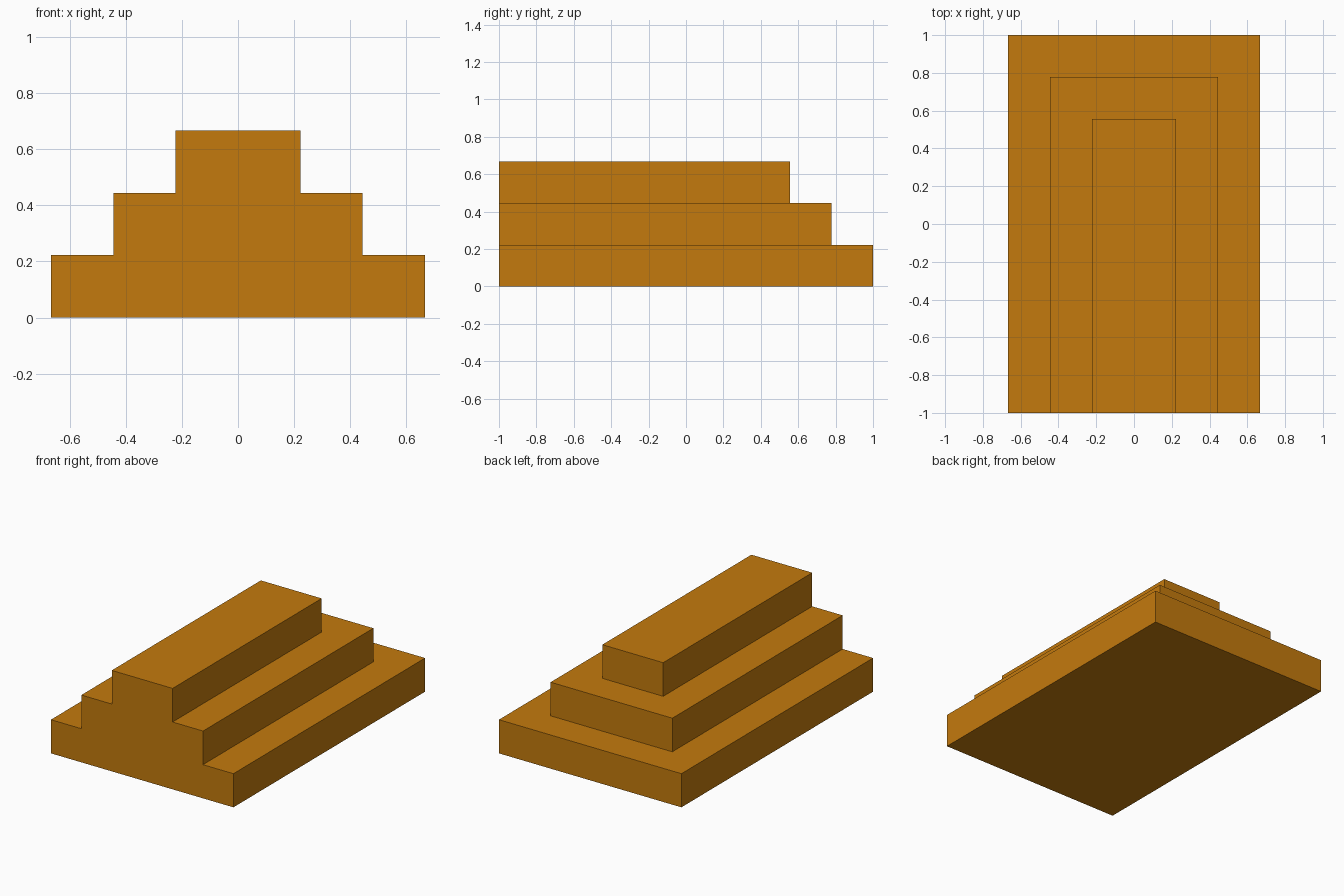
import bpy
import bmesh

cube = bpy.data.objects.get("Cube")
if cube:
    bpy.data.objects.remove(cube, do_unlink=True)

STEP = 2 / 9          # rise and tread of every step
TIERS = 3
FRONT = -1.0

ochre = bpy.data.materials.new("ochre")
ochre.use_nodes = True
colour = (0.55, 0.195, 0.004, 1)
ochre.diffuse_color = colour
ochre.node_tree.nodes["Principled BSDF"].inputs["Base Color"].default_value = colour

bm = bmesh.new()


def ring(tier, z):
    """Rectangle of a tier: front left, front right, back right, back left."""
    half = STEP * (TIERS - tier)
    back = 1 - STEP * tier
    corners = [(-half, FRONT), (half, FRONT), (half, back), (-half, back)]
    return [bm.verts.new((x, y, z)) for x, y in corners]


low = [ring(i, STEP * i) for i in range(TIERS)]
high = [ring(i, STEP * (i + 1)) for i in range(TIERS)]

# Underside and top landing
bm.faces.new(low[0][::-1])
bm.faces.new(high[-1])

# Risers on the two sides and the back
for a, b in zip(low, high):
    for k in range(1, 4):
        n = (k + 1) % 4
        bm.faces.new((a[k], a[n], b[n], b[k]))

# U-shaped treads around each higher tier
for outer, inner in zip(high, low[1:]):
    bm.faces.new(outer[1:] + outer[:1] + inner[:1] + inner[:0:-1])

# Single stepped front wall
right_edge = [r[1] for pair in zip(low, high) for r in pair]
left_edge = [r[0] for pair in zip(low, high) for r in pair]
bm.faces.new(right_edge + left_edge[::-1])

mesh = bpy.data.meshes.new("stepped_block")
bm.to_mesh(mesh)
bm.free()
mesh.materials.append(ochre)
block = bpy.data.objects.new("stepped_block", mesh)
bpy.context.scene.collection.objects.link(block)
